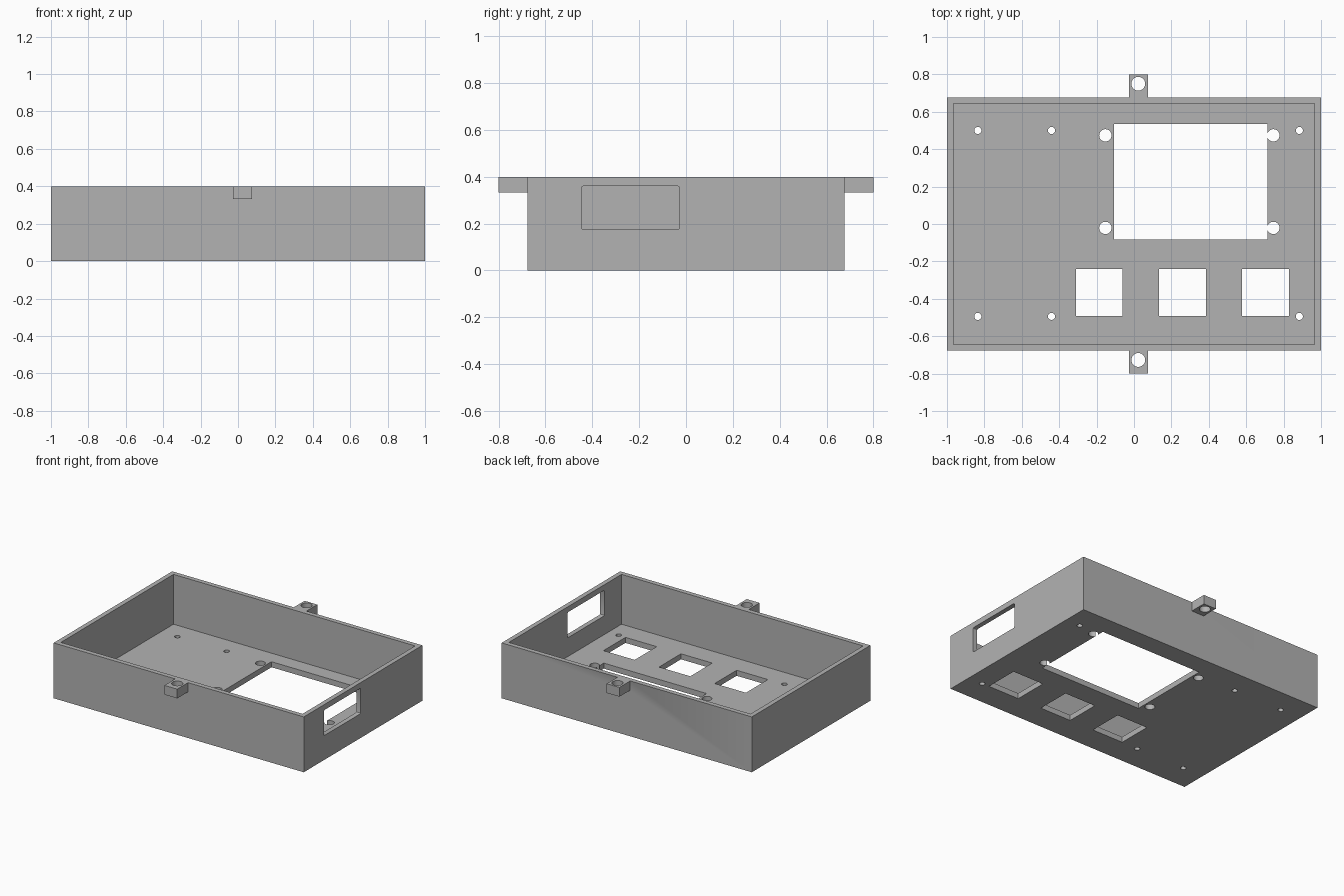
import bpy, bmesh, math
from mathutils import Matrix

if "Cube" in bpy.data.objects:
    bpy.data.objects.remove(bpy.data.objects["Cube"])

grey = bpy.data.materials.new("case grey")
grey.diffuse_color = (0.45, 0.45, 0.45, 1)
grey.use_nodes = True
grey.node_tree.nodes["Principled BSDF"].inputs["Base Color"].default_value = grey.diffuse_color

FLOOR = 0.04
TOP = 0.4


def finish(bm, name):
    mesh = bpy.data.meshes.new(name)
    bm.to_mesh(mesh)
    bm.free()
    mesh.materials.append(grey)
    ob = bpy.data.objects.new(name, mesh)
    bpy.context.collection.objects.link(ob)
    return ob


def box(name, x, y, z):
    bm = bmesh.new()
    size = Matrix.Diagonal((x[1] - x[0], y[1] - y[0], z[1] - z[0], 1))
    mid = Matrix.Translation([(a + b) / 2 for a, b in (x, y, z)])
    bmesh.ops.create_cube(bm, size=1, matrix=mid @ size)
    return finish(bm, name)


def cylinder(name, x, y, r, z):
    bm = bmesh.new()
    bmesh.ops.create_cone(bm, cap_ends=True, segments=32, radius1=r, radius2=r,
                          depth=z[1] - z[0],
                          matrix=Matrix.Translation((x, y, (z[0] + z[1]) / 2)))
    return finish(bm, name)


def boolean(target, tool, operation):
    mod = target.modifiers.new(operation, 'BOOLEAN')
    mod.operation = operation
    mod.solver = 'EXACT'
    mod.object = tool
    bpy.context.view_layer.objects.active = target
    bpy.ops.object.modifier_apply(modifier=mod.name)
    bpy.data.objects.remove(tool, do_unlink=True)


# open tray with thin walls
case = box("case", (-1, 1), (-0.677, 0.677), (0, TOP))
boolean(case, box("cavity", (-0.966, 0.966), (-0.643, 0.643), (FLOOR, 0.6)), 'DIFFERENCE')

# mounting tabs on the front and back rims, each with a screw hole
for y, hole_y in (((0.66, 0.8), 0.75), ((-0.8, -0.66), -0.727)):
    boolean(case, box("tab", (-0.028, 0.074), y, (0.333, TOP)), 'UNION')
    boolean(case, cylinder("tab_hole", 0.023, hole_y, 0.037, (0.2, 0.6)), 'DIFFERENCE')

# display opening and three square button openings in the floor
through = (-0.1, 0.2)
boolean(case, box("display", (-0.107, 0.715), (-0.083, 0.535), through), 'DIFFERENCE')
for x in (-0.311, 0.134, 0.578):
    boolean(case, box("button", (x, x + 0.25), (-0.491, -0.24), through), 'DIFFERENCE')

# display screw holes and small corner screw holes
for x in (-0.153, 0.745):
    for y in (-0.021, 0.474):
        boolean(case, cylinder("screw", x, y, 0.033, through), 'DIFFERENCE')
for x in (-0.835, -0.441, 0.884):
    for y in (-0.494, 0.5):
        boolean(case, cylinder("pin", x, y, 0.019, through), 'DIFFERENCE')

# rounded connector window in the right wall
window = box("window", (0.9, 1.1), (-0.447, -0.028), (0.176, 0.36))
bm = bmesh.new()
bm.from_mesh(window.data)
along_x = [e for e in bm.edges if abs(e.verts[0].co.x - e.verts[1].co.x) > 0.1]
bmesh.ops.bevel(bm, geom=along_x, offset=0.008, segments=3, profile=0.5, affect='EDGES')
bm.to_mesh(window.data)
bm.free()
boolean(case, window, 'DIFFERENCE')

# smooth hole walls, sharp corners
bpy.ops.object.select_all(action='DESELECT')
case.select_set(True)
bpy.context.view_layer.objects.active = case
bpy.ops.object.shade_smooth_by_angle(angle=math.radians(30))
